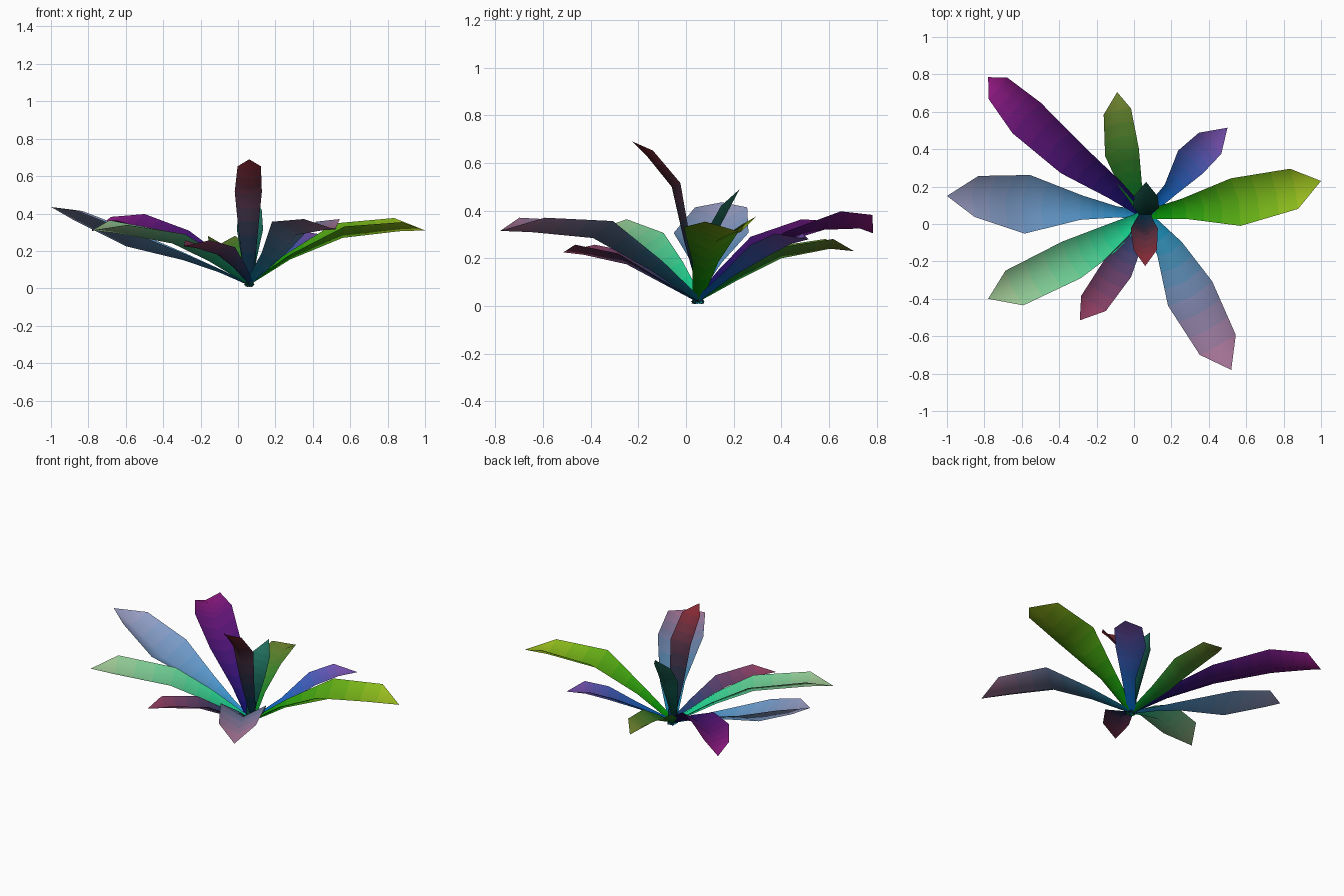
import bpy, bmesh, math
from mathutils import Vector

if "Cube" in bpy.data.objects:
    bpy.data.objects.remove(bpy.data.objects["Cube"])

CENTRE = Vector((0.06, 0.05, 0.0))   # where all leaves meet
FOLD = 0.55                          # how far the edges rise above the midrib
SUB = 3                              # colour bands per section


def make_material(name, srgb):
    m = bpy.data.materials.new(name)
    m.diffuse_color = [c ** 2.2 for c in srgb] + [1.0]
    m.use_nodes = True
    m.node_tree.nodes["Principled BSDF"].inputs["Base Color"].default_value = m.diffuse_color
    return m


def leaf(name, sections, tip, base_col, tip_col, roll=0.0):
    """sections: midrib x, y, z and full width, from the neck to the shoulder."""
    tip = Vector(tip)
    out = Vector((tip.x - CENTRE.x, tip.y - CENTRE.y, 0)).normalized()
    spine = [CENTRE - out * 0.015 + Vector((0, 0, 0.008))]
    spine += [Vector(s[:3]) for s in sections] + [tip]
    widths = [0.04] + [s[3] for s in sections]
    # left edge, midrib and right edge of every section
    rows = []
    for i, w in enumerate(widths):
        d = (spine[i + 1] - spine[max(i - 1, 0)]).normalized()
        side = out.cross(Vector((0, 0, 1)))
        up = side.cross(d).normalized()
        r = roll * i / len(sections)
        s = side * math.cos(r) + up * math.sin(r)
        u = up * math.cos(r) - side * math.sin(r)
        h = w / 2
        rows.append((spine[i] - s * h + u * h * FOLD, spine[i],
                     spine[i] + s * h + u * h * FOLD))
    # split the sections into colour bands
    fine = [[a.lerp(b, k / SUB) for a, b in zip(r0, r1)]
            for r0, r1 in zip(rows, rows[1:]) for k in range(SUB)] + [rows[-1]]
    bm = bmesh.new()
    vs = [[bm.verts.new(p) for p in row] for row in fine]
    end = bm.verts.new(tip)
    n = len(vs)
    for i in range(n):
        for k in (0, 1):
            a, b = vs[i][k], vs[i][k + 1]
            f = bm.faces.new((a, b, vs[i + 1][k + 1], vs[i + 1][k]) if i < n - 1 else (a, b, end))
            f.material_index = i
            f.smooth = True
    mesh = bpy.data.meshes.new(name)
    bm.to_mesh(mesh)
    bm.free()
    for i in range(n):
        t = i / (n - 1)
        mesh.materials.append(make_material(
            f"{name}_band_{i}", [a + (b - a) * t for a, b in zip(base_col, tip_col)]))
    bpy.context.collection.objects.link(bpy.data.objects.new(name, mesh))


# long outer leaves
leaf("leaf_right", [(.28, .085, .155, .11), (.56, .125, .27, .26), (.86, .195, .305, .22)],
     (1.0, .23, .31), (0, .55, .05), (.6, .74, .14), -.1)
leaf("leaf_back_left", [(-.11, .19, .13, .11), (-.335, .355, .25, .19),
                        (-.575, .58, .32, .225), (-.72, .73, .325, .155)],
     (-.78, .785, .305), (.05, .08, .4), (.56, .12, .5), .2)
leaf("leaf_left", [(-.1, .065, .085, .06), (-.29, .088, .15, .13),
                   (-.6, .108, .225, .315), (-.87, .15, .36, .22)],
     (-1.0, .15, .435), (.1, .55, .8), (.6, .62, .77))
leaf("leaf_front_left", [(-.155, -.09, .145, .155), (-.35, -.195, .24, .22),
                         (-.65, -.34, .295, .21)],
     (-.78, -.4, .31), (.05, .82, .55), (.62, .78, .58), .12)
leaf("leaf_front_right", [(.2, -.15, .15, .15), (.31, -.39, .285, .27),
                          (.45, -.65, .31, .22)],
     (.52, -.78, .315), (.05, .5, .65), (.68, .48, .62))

# short outer leaves
leaf("short_leaf_front_left", [(.0, -.1, .095, .09), (-.095, -.25, .175, .17),
                               (-.22, -.43, .215, .155)],
     (-.29, -.515, .225), (.05, .25, .45), (.56, .25, .38))
leaf("short_leaf_back", [(-.02, .22, .11, .12), (-.068, .4, .2, .185),
                         (-.09, .605, .24, .15)],
     (-.09, .705, .23), (0, .5, .15), (.44, .52, .2))
leaf("short_leaf_back_right", [(.2, .19, .12, .08), (.315, .345, .21, .18),
                               (.415, .44, .26, .165)],
     (.5, .515, .28), (0, .4, .75), (.46, .32, .68))

# upright inner leaves
leaf("upright_leaf_front", [(.055, -.01, .28, .1), (.055, -.06, .5, .145),
                            (.06, -.165, .63, .125)],
     (.06, -.225, .69), (.02, .2, .3), (.52, .18, .22))
leaf("upright_leaf_back", [(.06, .08, .15, .08), (.065, .125, .3, .14),
                           (.065, .18, .405, .125)],
     (.065, .225, .49), (.02, .22, .2), (.16, .45, .38))
